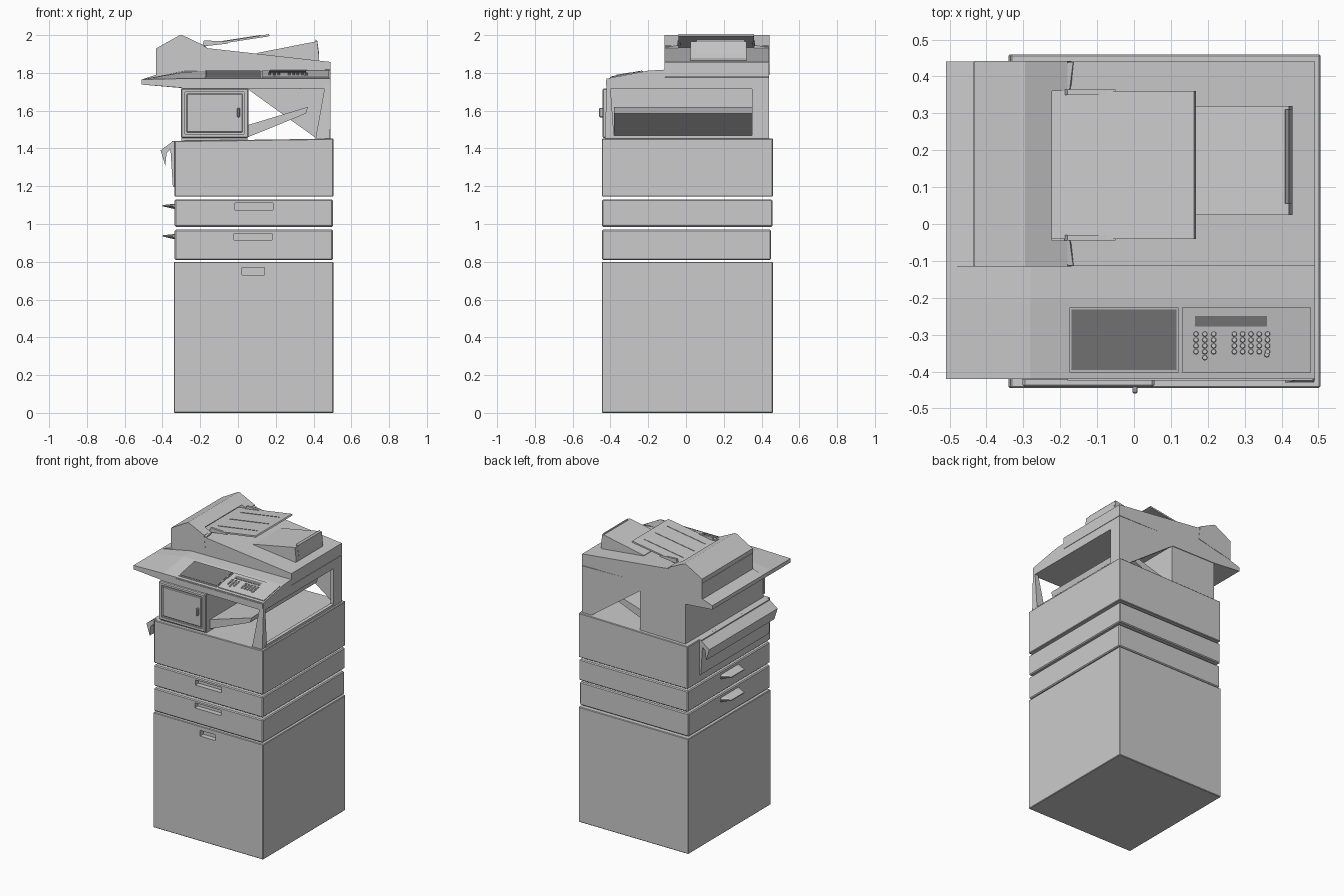
import bpy, bmesh
from mathutils import Matrix, Vector


def finish(name, bm, bevel=0, mat=None):
    bmesh.ops.recalc_face_normals(bm, faces=bm.faces)
    me = bpy.data.meshes.new(name)
    bm.to_mesh(me)
    bm.free()
    ob = bpy.data.objects.new(name, me)
    bpy.context.collection.objects.link(ob)
    if bevel:
        m = ob.modifiers.new("edge", 'BEVEL')
        m.width, m.segments = bevel, 1
    if mat:
        me.materials.append(mat)
    return ob


def loft(name, sections, bevel=0, mat=None):
    bm = bmesh.new()
    rings = [[bm.verts.new(p) for p in s] for s in sections]
    n = len(rings[0])
    for a, b in zip(rings, rings[1:]):
        for i in range(n):
            j = (i + 1) % n
            bm.faces.new((a[i], a[j], b[j], b[i]))
    bm.faces.new(rings[0])
    bm.faces.new(rings[-1])
    return finish(name, bm, bevel, mat)


def prism_y(name, xz, y0, y1, bevel=0):
    return loft(name, [[(x, y, z) for x, z in xz] for y in (y0, y1)], bevel)


def box(name, x0, x1, y0, y1, z0, z1, bevel=0):
    return prism_y(name, [(x0, z0), (x1, z0), (x1, z1), (x0, z1)], y0, y1, bevel)


def cut(ob, *dims):
    c = box(ob.name + "_cutter", *dims)
    c.hide_render = True
    c.hide_viewport = True
    m = ob.modifiers.new("recess", 'BOOLEAN')
    m.operation, m.object, m.solver = 'DIFFERENCE', c, 'EXACT'


def material(name, v):
    m = bpy.data.materials.new(name)
    m.diffuse_color = (v, v, v, 1)
    return m


dark = material("dark_grey", 0.2)

# Cabinet and paper drawers, each with a grip recess in front
cabinet = box("cabinet", -0.34, 0.505, -0.445, 0.46, 0, 0.80, 0.004)
cut(cabinet, 0.02, 0.14, -0.5, -0.41, 0.73, 0.77)
for i, (z0, z1, y1, gx) in enumerate([(0.81, 0.97, 0.45, -0.02), (0.985, 1.13, 0.458, -0.015)]):
    d = box(f"drawer_{i}", -0.335, 0.502, -0.445, y1, z0, z1, 0.006)
    gz = z1 - 0.055
    cut(d, gx, gx + 0.2, -0.5, -0.41, gz, gz + 0.036)
    # Side fin handle
    zt = z1 - 0.022
    loft(f"side_handle_{i}", [
        [(-0.33, y, zt - 0.03), (-0.33, y, zt), (-x, y, zt - 0.008), (-x, y, zt - 0.014)]
        for y, x in ((-0.1, 0.345), (-0.07, 0.4), (0.07, 0.4), (0.1, 0.345))])

# Engine body
prism_y("engine_body", [(-0.335, 1.145), (0.505, 1.145), (0.505, 1.452), (-0.335, 1.44)],
        -0.445, 0.46, 0.004)

# Bypass feed on the left side
prism_y("bypass_tray", [(-0.345, 1.438), (-0.41, 1.39), (-0.385, 1.31), (-0.378, 1.375),
                        (-0.352, 1.40)], -0.42, 0.33)
prism_y("bypass_mount", [(-0.33, 1.44), (-0.35, 1.44), (-0.357, 1.39), (-0.345, 1.20),
                         (-0.33, 1.19)], -0.42, 0.33)

# Column with front door
box("column", -0.30, 0.05, -0.42, 0.435, 1.44, 1.73)
door = box("column_door", -0.302, 0.055, -0.442, -0.415, 1.455, 1.718, 0.006)
cut(door, -0.28, 0.033, -0.5, -0.432, 1.477, 1.698)
box("door_panel", -0.272, 0.025, -0.441, -0.425, 1.485, 1.69, 0.004)
box("door_handle", -0.004, 0.01, -0.46, -0.435, 1.565, 1.615, 0.004)

# Sloped output tray
prism_y("output_tray", [(0.04, 1.455), (0.17, 1.507), (0.36, 1.585), (0.37, 1.62),
                        (0.04, 1.52)], -0.38, 0.35)

# Right supports and rear brace
loft("front_pillar", [
    [(0.41, -0.43, 1.45), (0.488, -0.43, 1.45), (0.488, -0.38, 1.45), (0.42, -0.38, 1.45)],
    [(0.46, -0.42, 1.73), (0.49, -0.42, 1.73), (0.49, -0.40, 1.73), (0.465, -0.40, 1.73)]])
box("rear_pillar", 0.465, 0.49, 0.35, 0.44, 1.45, 1.73)
prism_y("rear_brace", [(0.05, 1.73), (0.05, 1.715), (0.42, 1.45), (0.488, 1.45), (0.49, 1.73)],
        0.42, 0.44)
box("right_sill", 0.465, 0.49, -0.40, 0.40, 1.45, 1.468)

# Scanner base with left overhang
prism_y("scanner_base", [(-0.51, 1.738), (-0.30, 1.72), (0.49, 1.715), (0.49, 1.775),
                         (-0.435, 1.79), (-0.51, 1.765)], -0.115, 0.44)

# Control deck, thinner at the left tip
def deck(x, zb, zf, zm, zr):
    return [(x, -0.42, zb), (x, -0.42, zf), (x, -0.2, zm), (x, -0.112, zr), (x, -0.112, zb)]
loft("control_deck", [deck(-0.51, 1.738, 1.765, 1.765, 1.765),
                      deck(-0.28, 1.72, 1.77, 1.805, 1.81),
                      deck(0.49, 1.715, 1.77, 1.812, 1.817)])

# Lid and document feeder housing
prism_y("lid", [(-0.435, 1.785), (0.49, 1.778), (0.49, 1.858), (-0.2, 1.935), (-0.435, 1.90)],
        -0.114, 0.44)
housing = prism_y("feeder_housing", [(-0.433, 1.79), (-0.17, 1.85), (-0.18, 1.945),
                                     (-0.295, 2.0), (-0.308, 2.0), (-0.433, 1.93)],
                  -0.115, 0.442)
cut(housing, -0.26, -0.1, -0.045, 0.36, 1.932, 1.965)

# Gussets beside the feeder mouth
for n, ya, yb in (("front", -0.113, -0.04), ("rear", 0.439, 0.362)):
    loft(f"feeder_gusset_{n}", [
        [(-0.19, ya, 1.88), (-0.19, ya, 1.945), (-0.19, yb, 1.945), (-0.19, yb, 1.88)],
        [(-0.15, ya, 1.88), (-0.165, ya, 1.935), (-0.175, yb, 1.945), (-0.17, yb, 1.88)]])

# Document input tray, thin, with three slots and paper guides
def tray_z(x):
    return 1.938 + (x + 0.2) * 0.158
tray = prism_y("input_tray", [(-0.25, tray_z(-0.25)), (0.155, tray_z(0.155) - 0.002),
                              (0.168, tray_z(0.165)), (0.163, tray_z(0.165) + 0.009),
                              (-0.25, tray_z(-0.25) + 0.01)], -0.04, 0.36)
for i, y in enumerate((0.04, 0.165, 0.285)):
    prism_y(f"tray_rib_{i}", [(-0.18, tray_z(-0.18)), (0.12, tray_z(0.12)),
                              (0.12, tray_z(0.12) + 0.012), (-0.18, tray_z(-0.18) + 0.013)],
            y - 0.002, y + 0.002)
for i, (y0, y1) in enumerate(((-0.045, -0.03), (0.35, 0.365))):
    prism_y(f"paper_guide_{i}", [(-0.19, 1.94), (-0.055, 1.955), (-0.05, 1.966),
                                 (-0.18, 1.972)], y0, y1)

# Document output block on the lid
prism_y("eject_block", [(0.10, 1.89), (0.425, 1.86), (0.43, 1.88), (0.42, 1.965),
                        (0.405, 1.965), (0.10, 1.905)], 0.025, 0.32)
prism_y("eject_stop", [(0.405, 1.90), (0.43, 1.90), (0.42, 1.968), (0.41, 1.978)], 0.055, 0.31)

# Control panel pieces follow the deck slope
def panel_z(x, y):
    return 1.77 + 0.19 * (y + 0.42)
def panel(name, x0, x1, y0, y1, h, mat=None):
    loft(name, [[(x, y0, panel_z(x, y0) - 0.01), (x, y0, panel_z(x, y0) + h),
                 (x, y1, panel_z(x, y1) + h), (x, y1, panel_z(x, y1) - 0.01)]
                for x in (x0, x1)], 0, mat)
panel("screen_frame", -0.175, 0.12, -0.402, -0.227, 0.005)
panel("touch_screen", -0.17, 0.115, -0.396, -0.232, 0.007, dark)
panel("key_panel", 0.13, 0.48, -0.402, -0.227, 0.005)
panel("status_display", 0.165, 0.36, -0.278, -0.25, 0.007, dark)

# Keypad buttons
bm = bmesh.new()
keys = [(0.168 + 0.024 * c, -0.298 - 0.016 * r) for c in range(3) for r in range(4)]
keys += [(0.272 + 0.0225 * c, -0.298 - 0.016 * r) for c in range(5) for r in range(4)]
keys += [(0.192, -0.362), (0.36, -0.354)]
for x, y in keys:
    bmesh.ops.create_cone(bm, cap_ends=True, segments=8, radius1=0.008, radius2=0.006, depth=0.008,
                          matrix=Matrix.Translation((x, y, panel_z(x, y) + 0.006)))
finish("keypad_buttons", bm)

# Front slot strips beneath the panel
box("deck_front_strip", -0.18, 0.485, -0.424, -0.418, 1.732, 1.762)
